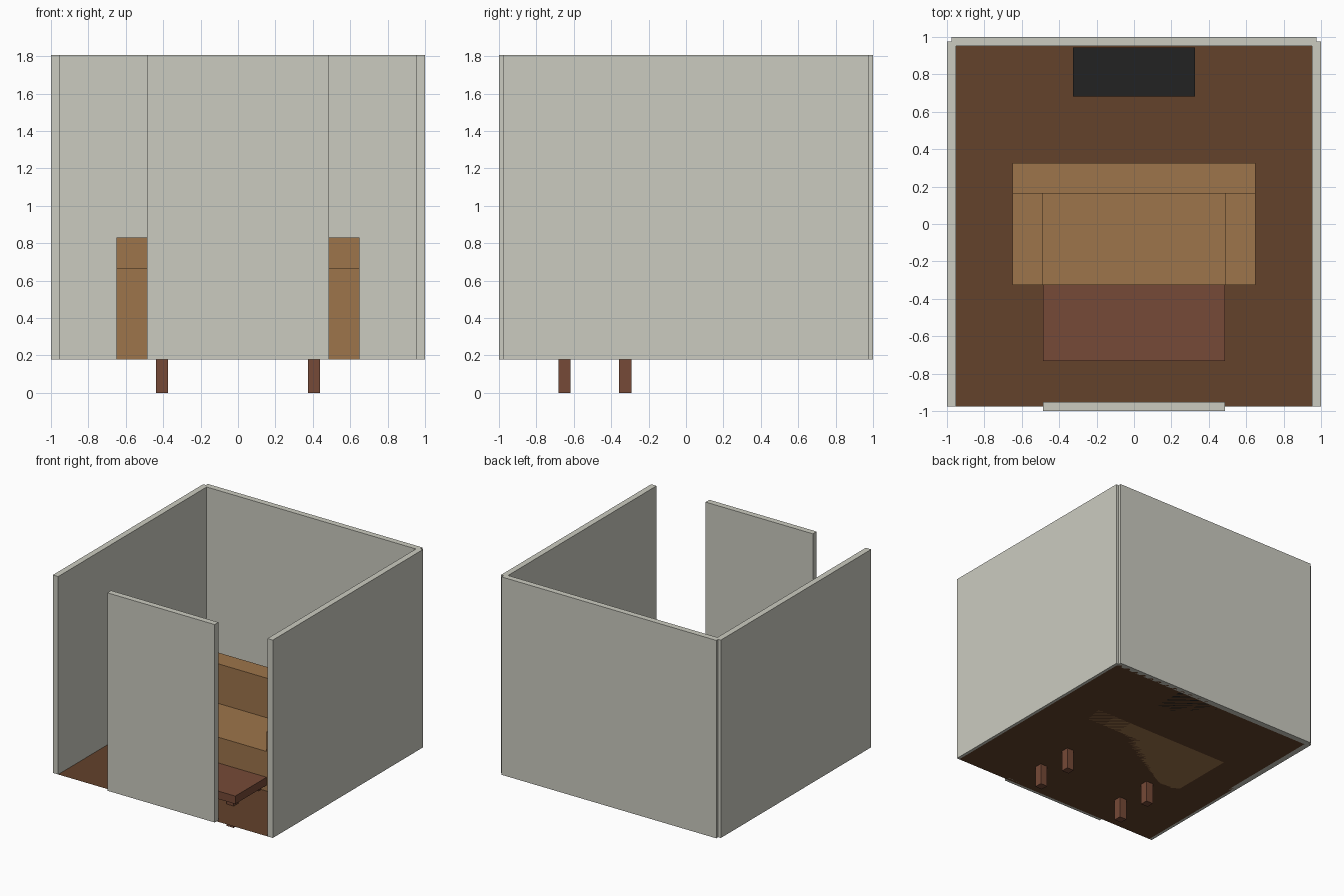
import bpy

if "Cube" in bpy.data.objects:
    bpy.data.objects.remove(bpy.data.objects["Cube"])

U = 2 / 6.15        # one room unit
FLOOR = 0.55        # floor height in room units


def material(name, rgb):
    m = bpy.data.materials.new(name)
    m.diffuse_color = (*rgb, 1)
    m.use_nodes = True
    m.node_tree.nodes["Principled BSDF"].inputs["Base Color"].default_value = m.diffuse_color
    return m


WALL = material("wall_paint", (0.60, 0.60, 0.53))
WOOD = material("floor_wood", (0.125, 0.054, 0.024))
SOFA = material("sofa_tan", (0.34, 0.177, 0.07))
TABLE = material("table_brown", (0.18, 0.068, 0.038))
BLACK = material("cabinet_black", (0.016, 0.016, 0.016))


def box(name, size, x, y, z0, mat):
    """Box with its base z0 units above the floor."""
    bpy.ops.mesh.primitive_cube_add(
        size=1, location=(x * U, y * U, (FLOOR + z0 + size[2] / 2) * U))
    ob = bpy.context.object
    ob.name = name
    ob.scale = [s * U for s in size]
    bpy.ops.object.transform_apply(location=False, rotation=False, scale=True)
    ob.data.materials.append(mat)


# Floor sheet
bpy.ops.mesh.primitive_plane_add(size=6 * U, location=(0, 0, FLOOR * U))
floor = bpy.context.object
floor.name = "floor"
floor.data.materials.append(WOOD)

# Walls, with a narrow centre panel at the front
box("back_wall", (6, 0.15, 5), 0, 3, 0, WALL)
box("front_panel", (3, 0.15, 5), 0, -3, 0, WALL)
for side, s in (("left", -1), ("right", 1)):
    box(side + "_wall", (0.15, 6, 5), 3 * s, 0, 0, WALL)
    # Sofa arms
    box(side + "_sofa_arm", (0.5, 1.5, 1.5), 1.75 * s, -0.25, 0, SOFA)
    # Table legs, reaching below the floor
    for end, y in (("front", -2), ("back", -1)):
        box(f"{end}_{side}_table_leg", (0.2, 0.2, 0.8), 1.25 * s, y, -0.55, TABLE)

# Sofa seat and backrest
box("sofa_seat", (3, 1.5, 1), 0, -0.25, 0, SOFA)
box("sofa_back", (4, 0.5, 2), 0, 0.75, 0, SOFA)

# Table top
box("table_top", (3, 1.5, 0.2), 0, -1.5, 0.15, TABLE)

# Low black cabinet by the back wall
box("cabinet", (2, 0.8, 1), 0, 2.5, 0, BLACK)
